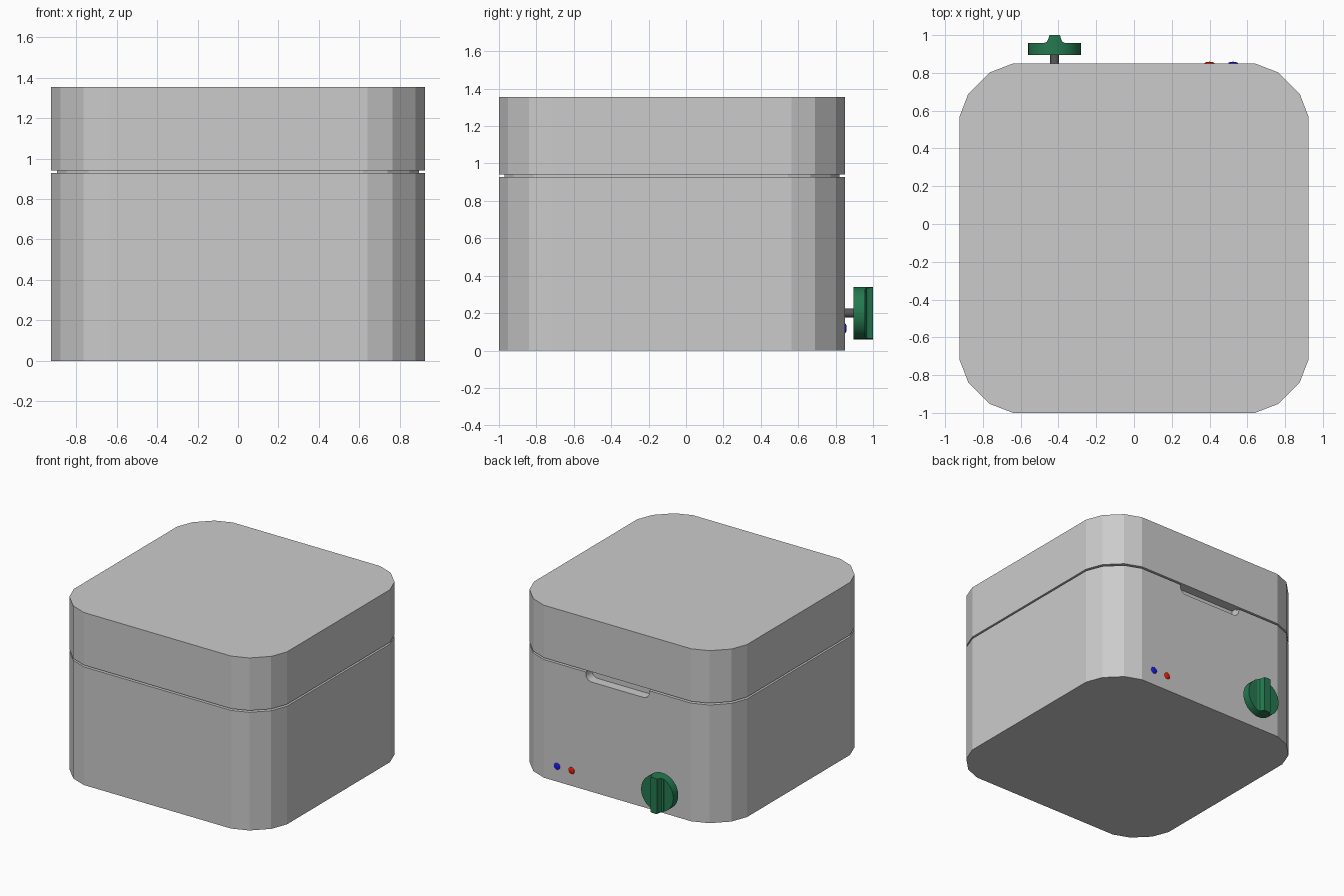
import bpy, bmesh, math
from mathutils import Matrix, Vector

if "Cube" in bpy.data.objects:
    bpy.data.objects.remove(bpy.data.objects["Cube"])

CY = -0.075      # centre of the box in y
BACK = 0.85      # control panel face


def material(name, rgb):
    m = bpy.data.materials.new(name)
    m.diffuse_color = (*rgb, 1)
    m.use_nodes = True
    m.node_tree.nodes["Principled BSDF"].inputs["Base Color"].default_value = m.diffuse_color
    return m


def prism(name, points, offset, mat=None):
    """Extrude a closed 3D outline along an offset vector."""
    bm = bmesh.new()
    face = bm.faces.new([bm.verts.new(p) for p in points])
    top = bmesh.ops.extrude_face_region(bm, geom=[face])
    moved = [v for v in top["geom"] if isinstance(v, bmesh.types.BMVert)]
    bmesh.ops.translate(bm, verts=moved, vec=Vector(offset))
    bmesh.ops.recalc_face_normals(bm, faces=bm.faces)
    me = bpy.data.meshes.new(name)
    bm.to_mesh(me)
    bm.free()
    ob = bpy.data.objects.new(name, me)
    bpy.context.collection.objects.link(ob)
    if mat:
        me.materials.append(mat)
    return ob


def smooth(ob):
    bpy.ops.object.select_all(action='DESELECT')
    ob.select_set(True)
    bpy.context.view_layer.objects.active = ob
    bpy.ops.object.shade_smooth_by_angle(angle=math.radians(35))


def disc(name, x, z, r, y0, y1, mat, sides=32):
    pts = [(x + r * math.cos(2 * math.pi * i / sides), y0,
            z + r * math.sin(2 * math.pi * i / sides)) for i in range(sides)]
    ob = prism(name, pts, (0, y1 - y0, 0), mat)
    smooth(ob)
    return ob


def rounded_box(name, z0, z1, inset=0):
    """Square block with three-facet corners."""
    h = 0.925
    corner = [(h, h - 0.285), (h - 0.048, h - 0.16),
              (h - 0.16, h - 0.048), (h - 0.285, h)]
    s = (h - inset) / h
    pts = []
    for k in range(4):
        rot = Matrix.Rotation(k * math.pi / 2, 2)
        for c in corner:
            p = rot @ Vector(c) * s
            pts.append((p.x, p.y + CY, z0))
    return prism(name, pts, (0, 0, z1 - z0))


green = material("green", (0.018, 0.19, 0.08))
dark = material("dark_grey", (0.1, 0.1, 0.1))
red = material("red", (0.8, 0.01, 0.0))
blue = material("blue", (0.01, 0.01, 0.8))

# main body, recessed seam and lid
body = rounded_box("body", 0, 0.928)
seam = rounded_box("seam", 0.925, 0.945, 0.03)
lid = rounded_box("lid", 0.942, 1.355)

# finger slot under the lid: open top, rounded lower corners
w, low, r = 0.275, 0.862, 0.05
slot = [(w, 0.96), (-w, 0.96)]
for side in (-1, 1):
    arc = [(side * (w - r + r * math.cos(a)), low + r - r * math.sin(a))
           for a in [i * math.pi / 12 for i in range(7)]]
    slot += arc if side < 0 else arc[::-1]
cutter = prism("slot_cutter", [(x, BACK - 0.075, z) for x, z in slot], (0, 0.2, 0))
cutter.hide_render = True
cutter.hide_viewport = True
for ob in (body, seam):
    mod = ob.modifiers.new("finger_slot", 'BOOLEAN')
    mod.operation = 'DIFFERENCE'
    mod.solver = 'EXACT'
    mod.object = cutter

# knob: shaft, dial and flared grip bar
kx, kz = -0.42, 0.2
disc("knob_shaft", kx, kz, 0.024, BACK - 0.02, 0.9, dark, 20)
disc("knob_dial", kx, kz, 0.14, 0.896, 0.957, green, 40)
half = [(0.06, 0.95), (0.057, 0.958), (0.042, 0.964), (0.035, 0.976), (0.028, 1.0)]
grip = half + [(-x, y) for x, y in reversed(half)]
bar = prism("knob_grip", [(kx + x, y, kz - 0.15) for x, y in grip], (0, 0, 0.3), green)
trim = disc("grip_trim", kx, kz, 0.14, 0.9, 1.1, None, 40)
trim.hide_render = True
trim.hide_viewport = True
mod = bar.modifiers.new("round_ends", 'BOOLEAN')
mod.operation = 'INTERSECT'
mod.solver = 'EXACT'
mod.object = trim

# indicator lights
for name, x, mat in (("red_light", 0.4, red), ("blue_light", 0.525, blue)):
    bpy.ops.mesh.primitive_uv_sphere_add(segments=20, ring_count=10, radius=0.026,
                                         location=(x, BACK, 0.12))
    light = bpy.context.object
    light.name = name
    light.scale.y = 0.35
    light.data.materials.append(mat)
    smooth(light)
